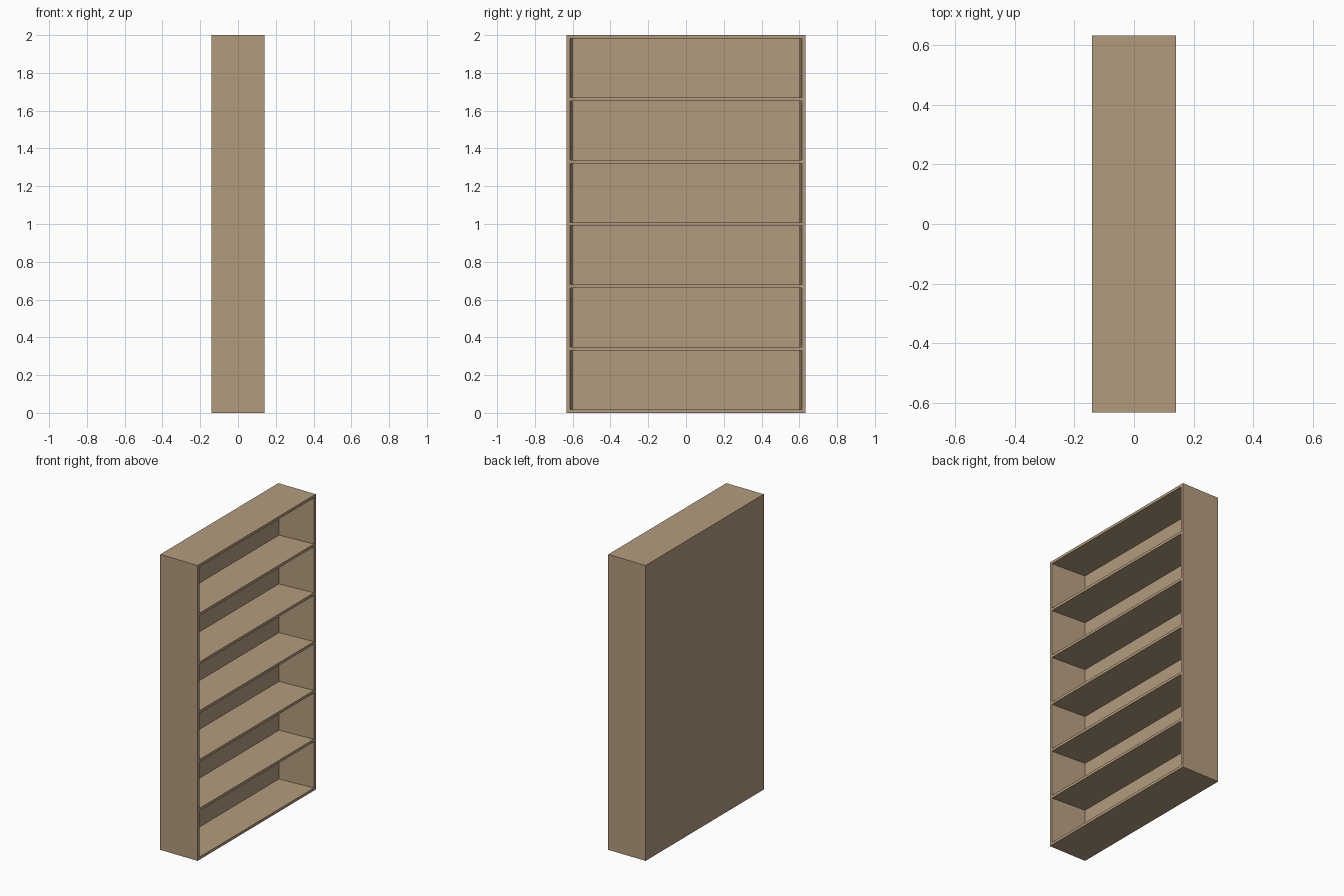
import bpy, bmesh

if "Cube" in bpy.data.objects:
    bpy.data.objects.remove(bpy.data.objects["Cube"])

X, Y, H = 0.14, 0.632, 2.0      # half depth, half width, height
T = 0.018                       # board thickness
XB = -0.111                     # inner face of the back panel
YF, YB = 0.613, 0.597           # opening half width at front and back
BAYS = 6

wood = bpy.data.materials.new("wood")
wood.diffuse_color = (0.45, 0.33, 0.21, 1)
wood.use_nodes = True
wood.node_tree.nodes["Principled BSDF"].inputs["Base Color"].default_value = wood.diffuse_color


def board(name, outline, z0, z1):
    """Upright prism from a plan outline of (x, y) points."""
    bm = bmesh.new()
    face = bm.faces.new([bm.verts.new((x, y, z0)) for x, y in outline])
    top = bmesh.ops.extrude_face_region(bm, geom=[face])
    verts = [v for v in top["geom"] if isinstance(v, bmesh.types.BMVert)]
    bmesh.ops.translate(bm, verts=verts, vec=(0, 0, z1 - z0))
    bmesh.ops.recalc_face_normals(bm, faces=bm.faces)
    mesh = bpy.data.meshes.new(name)
    bm.to_mesh(mesh)
    bm.free()
    mesh.materials.append(wood)
    obj = bpy.data.objects.new(name, mesh)
    bpy.context.collection.objects.link(obj)
    return obj


# Full-size top and bottom boards
full = [(-X, -Y), (X, -Y), (X, Y), (-X, Y)]
board("bottom_board", full, 0, T)
board("top_board", full, H - T, H)

# Side panels, slightly thicker towards the back
for name, s in (("left_side", -1), ("right_side", 1)):
    board(name, [(-X, s * Y), (X, s * Y), (X, s * YF), (XB, s * YB), (-X, s * YB)], T, H - T)

# Back panel between the sides
board("back_panel", [(-X, -YB), (XB, -YB), (XB, YB), (-X, YB)], T, H - T)

# Evenly spaced shelves
pitch = (H - T) / BAYS
for i in range(1, BAYS):
    board(f"shelf_{i}", [(XB, -YB), (X, -YF), (X, YF), (XB, YB)], i * pitch, i * pitch + T)
